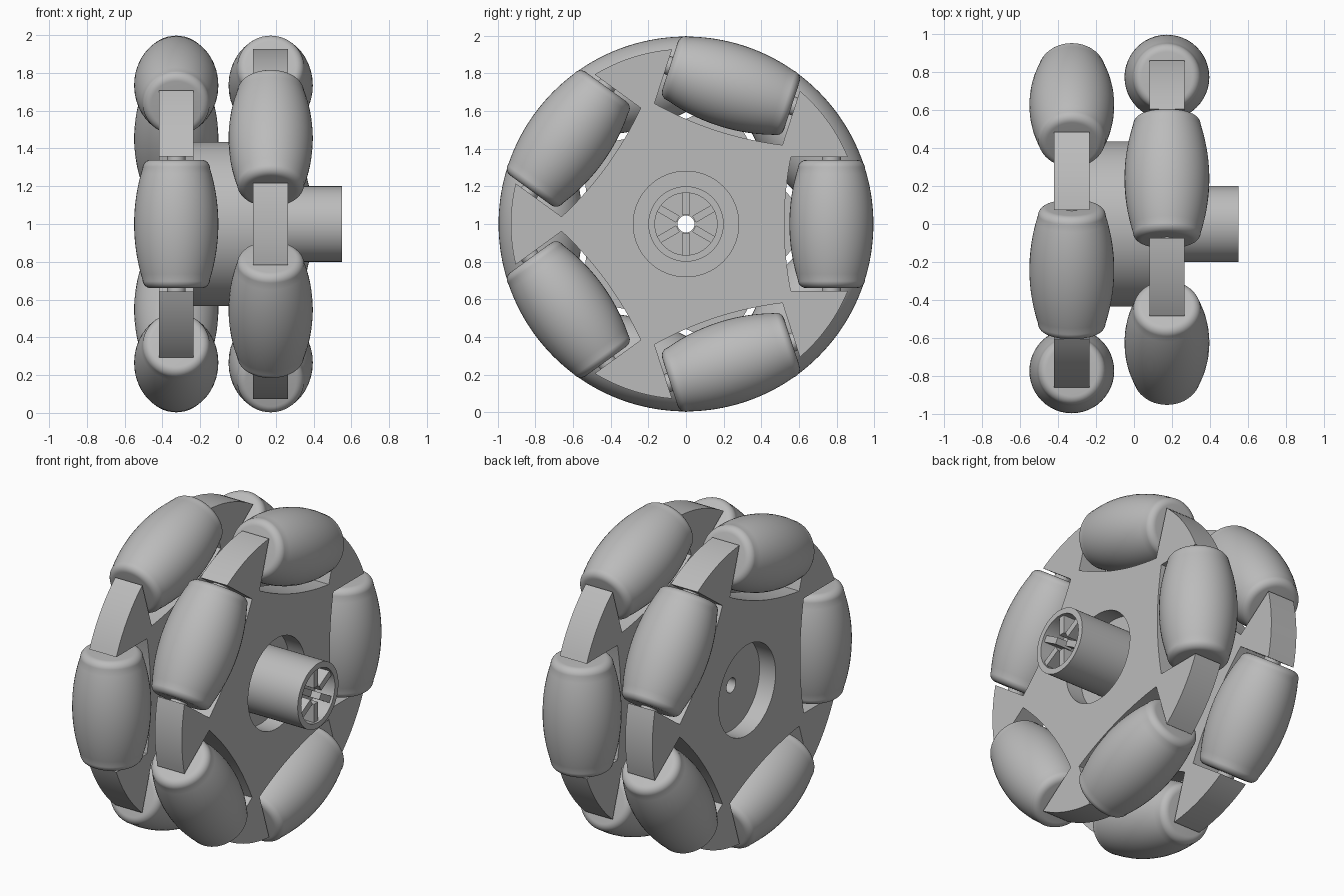
import bpy, bmesh
from math import sin, cos, pi, radians, sqrt, asin
from mathutils import Matrix, Vector

cube = bpy.data.objects.get("Cube")
if cube:
    bpy.data.objects.remove(cube)

grey = bpy.data.materials.new("plain grey")
grey.use_nodes = True
COLOR = (0.5, 0.5, 0.5, 1)
grey.diffuse_color = COLOR
grey.node_tree.nodes["Principled BSDF"].inputs["Base Color"].default_value = COLOR

CENTRE = Matrix.Translation((0, 0, 1))
COUNT = 5
STEP = 2 * pi / COUNT
ROLLER_R = 0.772      # distance of roller axes from the wheel axle
PLATE_R = 0.93
HALF = 0.0925         # half thickness of a plate
ROWS = {"right": (0.173, 0.0), "left": (-0.327, STEP / 2)}


def finish(name, mesh, matrix):
    """Link a mesh with the material and crisp smooth shading."""
    mesh.materials.clear()
    mesh.materials.append(grey)
    ob = bpy.data.objects.new(name, mesh)
    ob.matrix_world = matrix
    bpy.context.collection.objects.link(ob)
    bpy.ops.object.select_all(action='DESELECT')
    ob.select_set(True)
    bpy.context.view_layer.objects.active = ob
    bpy.ops.object.shade_smooth_by_angle(angle=radians(30))
    return ob


def lathe(name, profile, closed, steps=64):
    """Spin (x, radius) points about the x axis into a mesh."""
    bm = bmesh.new()
    vs = [bm.verts.new((x, 0, r)) for x, r in profile]
    pairs = list(zip(vs, vs[1:])) + ([(vs[-1], vs[0])] if closed else [])
    es = [bm.edges.new(p) for p in pairs]
    bmesh.ops.spin(bm, geom=vs + es, cent=(0, 0, 0), axis=(1, 0, 0),
                   angle=2 * pi, steps=steps)
    bmesh.ops.remove_doubles(bm, verts=bm.verts[:], dist=1e-5)
    bmesh.ops.recalc_face_normals(bm, faces=bm.faces[:])
    mesh = bpy.data.meshes.new(name)
    bm.to_mesh(mesh)
    bm.free()
    return mesh


def plate_outline():
    """Star-like disc outline with one roller pocket per step."""
    half_w, corner, floor = 0.357, 0.557, 0.522
    edge = asin(half_w / PLATE_R)
    pts = []
    for i in range(COUNT):
        a = i * STEP
        local = [(PLATE_R * cos(edge), -half_w)]
        for k in range(17):
            t = k / 8 - 1
            local.append((floor + (corner - floor) * t * t, t * half_w))
        for k in range(13):
            b = edge + (STEP - 2 * edge) * k / 12
            local.append((PLATE_R * cos(b), PLATE_R * sin(b)))
        local.pop()       # next pocket starts at this point
        pts += [(u * cos(a) - v * sin(a), u * sin(a) + v * cos(a)) for u, v in local]
    return pts


def plate_mesh(hole_r):
    """Extruded outline with a round hole."""
    curve = bpy.data.curves.new("plate_curve", 'CURVE')
    curve.dimensions, curve.fill_mode, curve.extrude = '2D', 'BOTH', HALF
    ring = [(hole_r * cos(k * pi / 32), hole_r * sin(k * pi / 32)) for k in range(64)]
    for pts in (plate_outline(), ring):
        sp = curve.splines.new('POLY')
        sp.points.add(len(pts) - 1)
        for p, (u, v) in zip(sp.points, pts):
            p.co = (u, v, 0, 1)
        sp.use_cyclic_u = True
    temp = bpy.data.objects.new("plate_helper", curve)
    mesh = bpy.data.meshes.new_from_object(temp)
    bpy.data.objects.remove(temp)
    bm = bmesh.new()
    bm.from_mesh(mesh)
    bmesh.ops.remove_doubles(bm, verts=bm.verts[:], dist=1e-5)
    bmesh.ops.recalc_face_normals(bm, faces=bm.faces[:])
    bm.to_mesh(mesh)
    bm.free()
    return mesh


def roller_profile():
    """Barrel following the wheel rim, with rounded ends."""
    length, fillet = 0.34, 0.045
    side = [(t, sqrt(0.995 ** 2 - t * t) - ROLLER_R)
            for t in [(length - fillet) * k / 10 for k in range(11)]]
    r_end = side[-1][1]
    for k in range(1, 9):
        a = k / 8 * pi / 2
        side.append((length - fillet + fillet * sin(a), r_end - fillet * (1 - cos(a))))
    side.append((length, 0))
    return [(-t, r) for t, r in reversed(side[1:])] + side


# Plates, rollers and roller axles
local_to_wheel = Matrix(((0, 0, 1, 0), (1, 0, 0, 0), (0, 1, 0, 0), (0, 0, 0, 1)))
x_to_z = Matrix.Rotation(-pi / 2, 4, 'Y')
for row, (x, turn) in ROWS.items():
    place = CENTRE @ Matrix.Translation((x, 0, 0)) @ Matrix.Rotation(turn, 4, 'X')
    finish(f"{row}_plate", plate_mesh(0.28), place @ local_to_wheel)
    for i in range(COUNT):
        m = (place @ Matrix.Rotation(i * STEP, 4, 'X')
             @ Matrix.Translation((0, ROLLER_R, 0)) @ x_to_z)
        finish(f"{row}_roller_{i + 1}", lathe("roller", roller_profile(), False, 48), m)
        axle = [(-0.365, 0), (-0.365, 0.05), (0.365, 0.05), (0.365, 0)]
        finish(f"{row}_axle_{i + 1}", lathe("axle", axle, False, 24), m)

# Core joining both plates, with recess floors and a bore
BORE = 0.045
core = [(-0.31, BORE), (-0.31, 0.281), (-0.236, 0.281), (-0.236, 0.435),
        (0.082, 0.435), (0.082, 0.281), (0.155, 0.281), (0.155, BORE)]
finish("core", lathe("core", core, True), CENTRE)

# Drive shaft with a hollow ribbed end
shaft = [(0.15, BORE), (0.15, 0.2), (0.55, 0.2), (0.55, 0.165),
         (0.42, 0.165), (0.42, BORE)]
finish("drive_shaft", lathe("drive_shaft", shaft, True), CENTRE)
for i in range(6):
    bm = bmesh.new()
    bmesh.ops.create_cube(bm, size=1, matrix=Matrix.Translation((0.475, 0, 0.11))
                          @ Matrix.Diagonal((0.12, 0.04, 0.12, 1)))
    mesh = bpy.data.meshes.new("shaft_rib")
    bm.to_mesh(mesh)
    bm.free()
    finish(f"shaft_rib_{i + 1}", mesh, CENTRE @ Matrix.Rotation(i * pi / 3, 4, 'X'))
